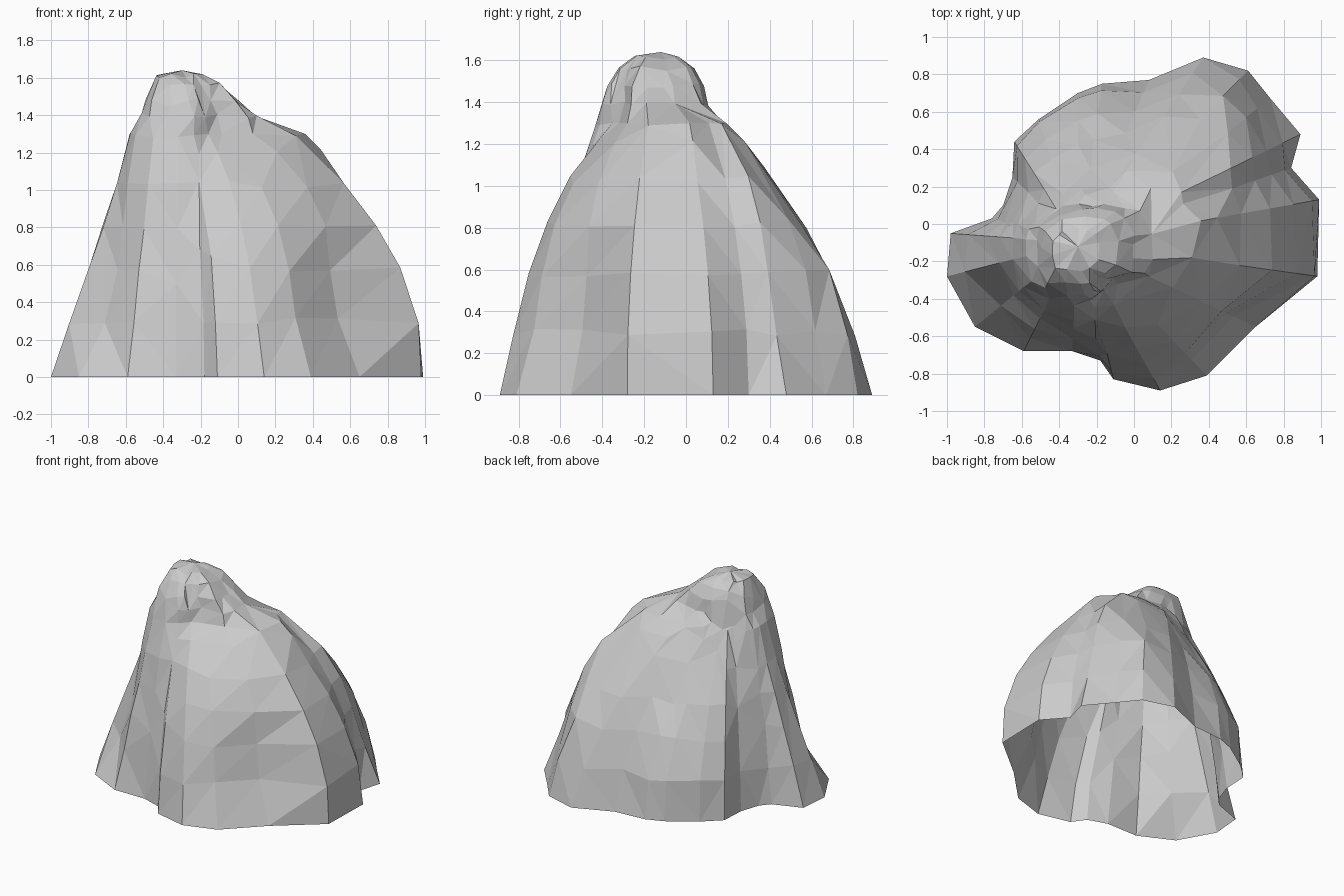
import bpy, bmesh, random
from mathutils import Vector

if "Cube" in bpy.data.objects:
    bpy.data.objects.remove(bpy.data.objects["Cube"])

random.seed(4)
AXIS = Vector((-0.30, -0.10))          # spokes radiate from below the summit

# Ground outline, counter-clockwise from the left toe
OUTLINE = [(-1, -.28), (-.85, -.55), (-.59, -.68), (-.33, -.68), (-.18, -.73),
           (-.11, -.83), (.14, -.89), (.39, -.81), (.65, -.55), (.98, -.28),
           (.99, .13), (.84, .30), (.89, .48), (.73, .67), (.61, .82),
           (.37, .89), (.08, .77), (-.17, .75), (-.30, .70), (-.51, .56),
           (-.64, .44), (-.65, .25), (-.70, .10), (-.76, .03), (-.98, -.05)]

# How far each spoke has drawn in at three heights
WAIST = [.71, .62, .78, .86, .86, .83, .82, .82, .84, .90, .89, .91, .85,
         .86, .84, .80, .79, .80, .80, .82, .82, .82, .90, .85, .72]      # z 0.6
SHOULDER = [.51, .53, .63, .73, .67, .61, .59, .64, .72, .69, .70, .74, .70,
            .67, .59, .555, .55, .51, .50, .52, .55, .62, .72, .70, .52]   # z 1.0
NECK = [.40, .45, .51, .57, .50, .40, .32, .31, .40, .46, .51, .50, .46,
        .38, .31, .28, .31, .30, .28, .30, .33, .42, .56, .56, .41]        # z 1.3

# Summit knob: z, centre x, radius x, centre y, radius y, limit against the neck
KNOB = [(1.39, -.21, .31, -.15, .28, .93),
        (1.48, -.25, .245, -.15, .235, .84),
        (1.56, -.275, .185, -.14, .18, .72),
        (1.61, -.31, .125, -.14, .11, .52)]


def spoke_fraction(i, z):
    """Smooth curve through the four known heights of one spoke."""
    known = [(0, 1), (.6, WAIST[i]), (1, SHOULDER[i]), (1.3, NECK[i])]
    total = 0
    for za, value in known:
        for zb, _ in known:
            if zb != za:
                value *= (z - zb) / (za - zb)
        total += value
    return total


def slope_ring(z):
    ring = []
    for i, p in enumerate(OUTLINE):
        f = spoke_fraction(i, z)
        q = AXIS + (Vector(p) - AXIS) * f
        h = z
        if 0 < z < 1.3:                # chipped, uneven facets
            q += (q - AXIS) * random.uniform(-.01, .01)
            h += random.uniform(-.02, .02)
        ring.append(Vector((q.x, q.y, h)))
    return ring


def knob_ring(z, cx, rx, cy, ry, limit):
    ring = []
    for i, p in enumerate(OUTLINE):
        d = Vector(p) - AXIS
        u = d.normalized()
        u /= (abs(u.x) ** 3 + abs(u.y) ** 3) ** (1 / 3)    # squarish outline
        q = Vector((cx + rx * u.x, cy + ry * u.y)) - AXIS
        reach = d.length * NECK[i] * limit
        if q.length > reach:
            q *= reach / q.length
        q += AXIS
        ring.append(Vector((q.x, q.y, z + random.uniform(-.01, .01))))
    return ring


# Rock shell, open underneath
bm = bmesh.new()
rings = [slope_ring(z) for z in (0, .3, .58, .81, 1.03, 1.2, 1.3)]
rings += [knob_ring(*k) for k in KNOB]
loops = [[bm.verts.new(p) for p in ring] for ring in rings]
n = len(OUTLINE)
for low, high in zip(loops, loops[1:]):
    for i in range(n):
        j = (i + 1) % n
        bm.faces.new((low[i], low[j], high[j], high[i]))
peak = bm.verts.new((-.30, -.12, 1.64))
for i in range(n):
    bm.faces.new((loops[-1][i], loops[-1][(i + 1) % n], peak))
bmesh.ops.triangulate(bm, faces=bm.faces[:], quad_method='SHORT_EDGE')

mesh = bpy.data.meshes.new("rock")
bm.to_mesh(mesh)
bm.free()
rock = bpy.data.objects.new("rock", mesh)
bpy.context.collection.objects.link(rock)

# Merge the smallest facets into broader, irregular ones
broad = rock.modifiers.new("broad_facets", 'DECIMATE')
broad.ratio = .7
